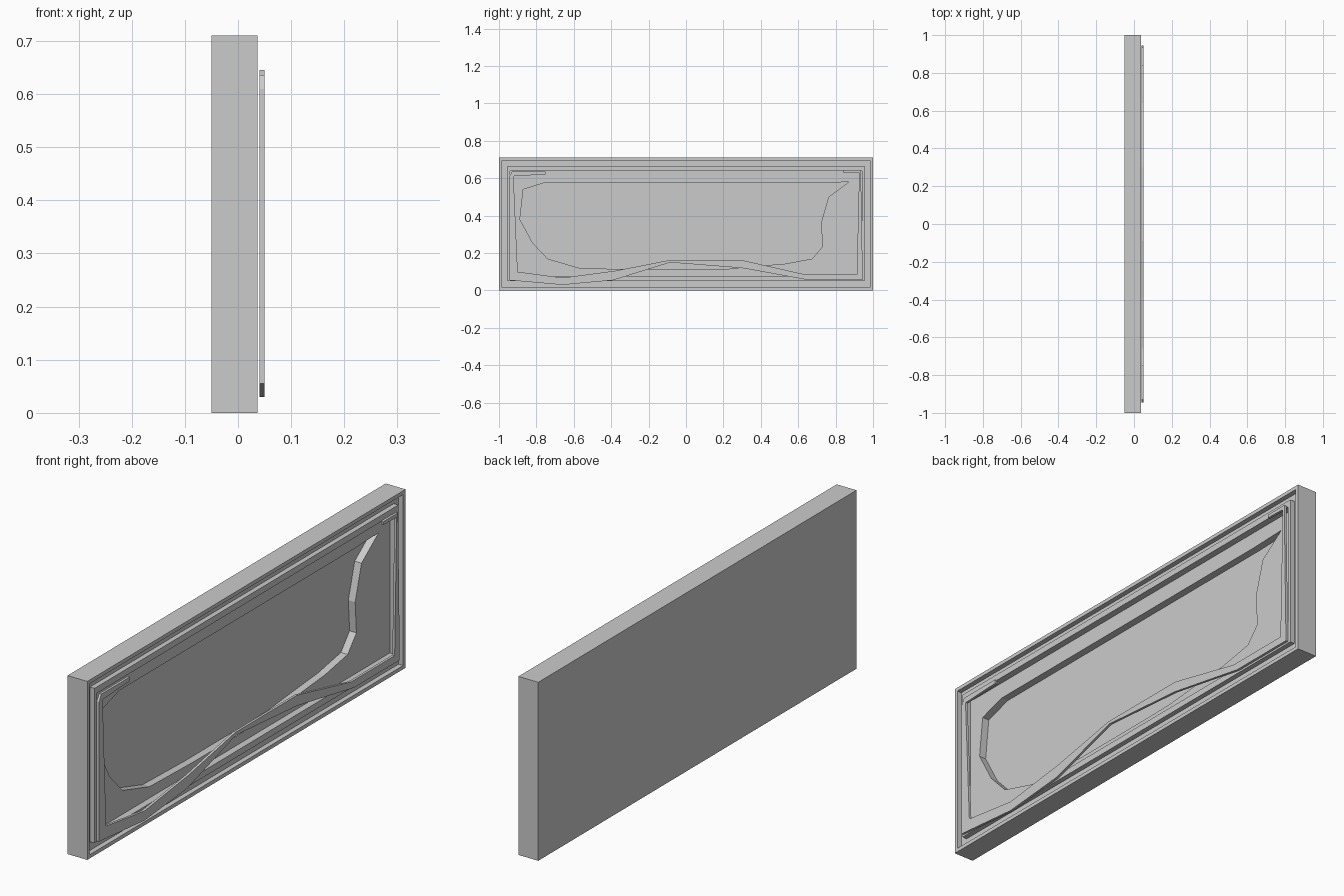
import bpy, bmesh

if "Cube" in bpy.data.objects:
    bpy.data.objects.remove(bpy.data.objects["Cube"])


def rect(inset_y, z0, z1):
    y = 1 - inset_y
    return [(-y, z0), (y, z0), (y, z1), (-y, z1)]


def new_object(name, bm):
    bmesh.ops.recalc_face_normals(bm, faces=bm.faces)
    mesh = bpy.data.meshes.new(name)
    bm.to_mesh(mesh)
    bm.free()
    obj = bpy.data.objects.new(name, mesh)
    bpy.context.collection.objects.link(obj)
    return obj


def ring(bm, pts, x):
    return [bm.verts.new((x, y, z)) for y, z in pts]


def bridge(bm, a, b):
    n = len(a)
    for i in range(n):
        bm.faces.new((a[i], a[(i + 1) % n], b[(i + 1) % n], b[i]))


def loop_edges(bm, vs):
    out = []
    for i, v in enumerate(vs):
        w = vs[(i + 1) % len(vs)]
        out.append(bm.edges.get((v, w)) or bm.edges.new((v, w)))
    return out


# Framed slab: rim, groove, raised bead, panel, then a free-form recess
FRONT, GROOVE, PANEL, RECESS = 0.037, 0.017, 0.010, -0.020
outer = rect(0, 0, 0.71)
rim = rect(0.015, 0.015, 0.695)
bead_out = rect(0.045, 0.05, 0.665)
bead_in = rect(0.06, 0.075, 0.64)
recess = [(-0.57, 0.12), (-0.30, 0.113), (0.08, 0.113), (0.22, 0.115), (0.43, 0.135),
          (0.53, 0.143), (0.675, 0.17), (0.73, 0.235), (0.722, 0.36), (0.762, 0.50),
          (0.87, 0.58), (0.71, 0.575), (-0.76, 0.575), (-0.87, 0.54),
          (-0.888, 0.38), (-0.82, 0.255), (-0.74, 0.17)]

bm = bmesh.new()
steps = [(outer, -0.05), (outer, FRONT), (rim, FRONT), (rim, GROOVE),
         (bead_out, GROOVE), (bead_out, FRONT), (bead_in, FRONT), (bead_in, PANEL)]
rings = [ring(bm, p, x) for p, x in steps]
bm.faces.new(rings[0])
for a, b in zip(rings, rings[1:]):
    bridge(bm, a, b)
lip = ring(bm, recess, PANEL)
floor = ring(bm, recess, RECESS)
bridge(bm, lip, floor)
bm.faces.new(floor)
bmesh.ops.triangle_fill(bm, use_beauty=True,
                        edges=loop_edges(bm, rings[-1]) + loop_edges(bm, lip))
new_object("framed_panel", bm)

# Curving trim strip floating just in front of the frame
trim_outer = [(-0.75, 0.636), (-0.93, 0.636), (-0.945, 0.61), (-0.945, 0.055),
              (-0.66, 0.03), (-0.39, 0.055), (-0.085, 0.15), (0.30, 0.12),
              (0.66, 0.055), (0.945, 0.055), (0.935, 0.645), (0.84, 0.645)]
trim_inner = [(-0.75, 0.62), (-0.92, 0.612), (-0.922, 0.605), (-0.90, 0.10),
              (-0.66, 0.068), (-0.38, 0.105), (-0.09, 0.162), (0.30, 0.162),
              (0.64, 0.085), (0.913, 0.085), (0.926, 0.63), (0.84, 0.632)]
bm = bmesh.new()
prev = None
for o, i in zip(trim_outer, trim_inner):
    section = ring(bm, [o, i], 0.04) + ring(bm, [i, o], 0.05)
    if prev:
        bridge(bm, prev, section)
    else:
        bm.faces.new(section)
    prev = section
bm.faces.new(prev)
new_object("trim_strip", bm)
